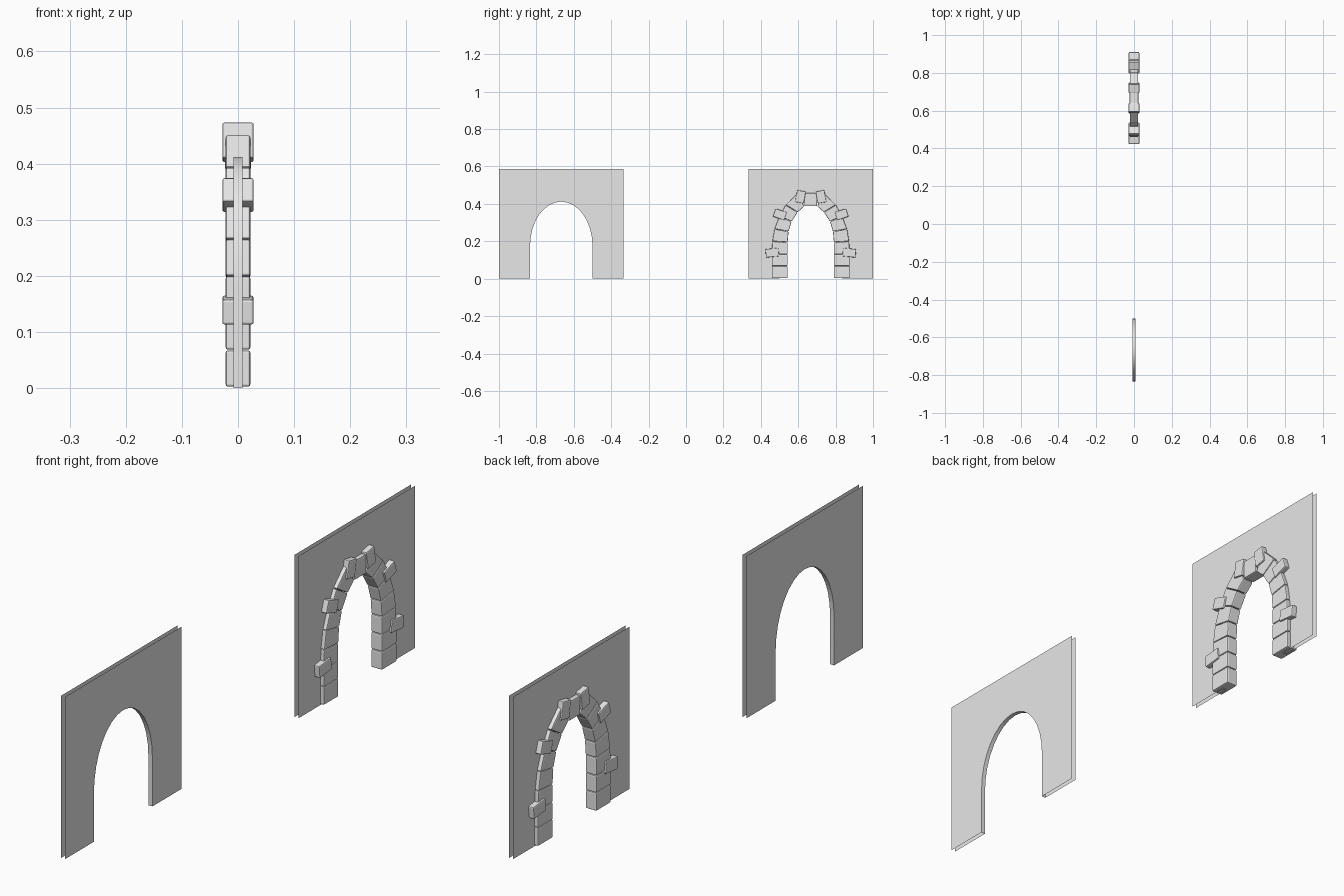
import bpy
import bmesh
import math
from mathutils import Vector, Matrix

cube = bpy.data.objects.get("Cube")
if cube:
    bpy.data.objects.remove(cube, do_unlink=True)

grey = bpy.data.materials.new("stone grey")
grey.use_nodes = True
grey.diffuse_color = (0.8, 0.8, 0.8, 1)
grey.node_tree.nodes["Principled BSDF"].inputs["Base Color"].default_value = (0.8, 0.8, 0.8, 1)

WALL_HALF, WALL_TOP, SHEET_X = 0.333, 0.586, 0.008
HOLE_HALF, SPRING, HOLE_TOP = 0.167, 0.175, 0.412
CENTRE = 0.667


def add_object(name, bm, y):
    mesh = bpy.data.meshes.new(name)
    bm.to_mesh(mesh)
    bm.free()
    mesh.materials.append(grey)
    obj = bpy.data.objects.new(name, mesh)
    obj.location.y = y
    bpy.context.collection.objects.link(obj)
    return obj


def smooth(obj, degrees):
    bpy.ops.object.select_all(action='DESELECT')
    obj.select_set(True)
    bpy.context.view_layer.objects.active = obj
    bpy.ops.object.shade_smooth_by_angle(angle=math.radians(degrees))


def arch_wall(name, y):
    """Two thin sheets with an arched doorway, joined only round the opening."""
    steps = 16
    arch = [(HOLE_HALF, 0)]
    for i in range(steps + 1):
        a = math.pi * i / steps
        arch.append((HOLE_HALF * math.cos(a),
                     SPRING + (HOLE_TOP - SPRING) * math.sin(a)))
    arch.append((-HOLE_HALF, 0))
    corners = [(-WALL_HALF, 0), (-WALL_HALF, WALL_TOP),
               (WALL_HALF, WALL_TOP), (WALL_HALF, 0)]
    bm = bmesh.new()
    right = [bm.verts.new((-SHEET_X, *p)) for p in corners + arch]
    left = [bm.verts.new((SHEET_X, *p)) for p in corners + arch]
    bm.faces.new(right)
    bm.faces.new(left[::-1])
    for i in range(len(corners), len(right) - 1):
        bm.faces.new((right[i + 1], right[i], left[i], left[i + 1]))
    smooth(add_object(name, bm, y), 30)


def stone(name, outline, half_depth):
    """Block with a four-cornered outline in y and z, and worn edges."""
    bm = bmesh.new()
    middle = sum((Vector(p) for p in outline), Vector((0, 0))) / len(outline)
    points = [middle + (Vector(p) - middle) * 0.98 for p in outline]
    rings = [[bm.verts.new((x, p.x, p.y)) for p in points]
             for x in (-half_depth, half_depth)]
    bm.faces.new(rings[0])
    bm.faces.new(rings[1][::-1])
    for i in range(4):
        j = (i + 1) % 4
        bm.faces.new((rings[0][j], rings[0][i], rings[1][i], rings[1][j]))
    bmesh.ops.recalc_face_normals(bm, faces=bm.faces)
    obj = add_object(name, bm, CENTRE)
    bevel = obj.modifiers.new("worn edges", 'BEVEL')
    bevel.width = 0.004
    bevel.segments = 2


def tilted_block(y, z, width, height, degrees):
    turn = Matrix.Rotation(math.radians(degrees), 2)
    return [Vector((y, z)) + turn @ Vector((u * width / 2, v * height / 2))
            for u, v in ((-1, -1), (1, -1), (1, 1), (-1, 1))]


arch_wall("plain_arch_wall", -CENTRE)
arch_wall("stone_arch_wall", CENTRE)

# Seams between surround stones: inner end, outer end
seams = [((0.123, 0.002), (0.209, 0.002)), ((0.123, 0.068), (0.209, 0.068)),
         ((0.123, 0.13), (0.209, 0.13)), ((0.123, 0.195), (0.206, 0.2)),
         ((0.118, 0.252), (0.195, 0.266)), ((0.102, 0.305), (0.168, 0.335)),
         ((0.07, 0.355), (0.135, 0.395)), ((0.034, 0.387), (0.07, 0.458))]

# Large stones that stand out: y, z, width, height, tilt
large = [(0.206, 0.139, 0.072, 0.046, -6), (0.165, 0.344, 0.065, 0.046, 18),
         (0.055, 0.438, 0.048, 0.066, 10)]

for side, sign in (("left", -1), ("right", 1)):
    def mirrored(points):
        return [(sign * p[0], p[1]) for p in points]

    for i in range(len(seams) - 1):
        (a, b), (c, d) = seams[i], seams[i + 1]
        stone(f"surround_stone_{side}_{i + 1}", mirrored([a, b, d, c]), 0.022)
    for i, block in enumerate(large):
        stone(f"large_stone_{side}_{i + 1}", mirrored(tilted_block(*block)), 0.028)

stone("keystone", [(-0.034, 0.387), (0.034, 0.387), (0.034, 0.458), (-0.034, 0.458)], 0.023)
